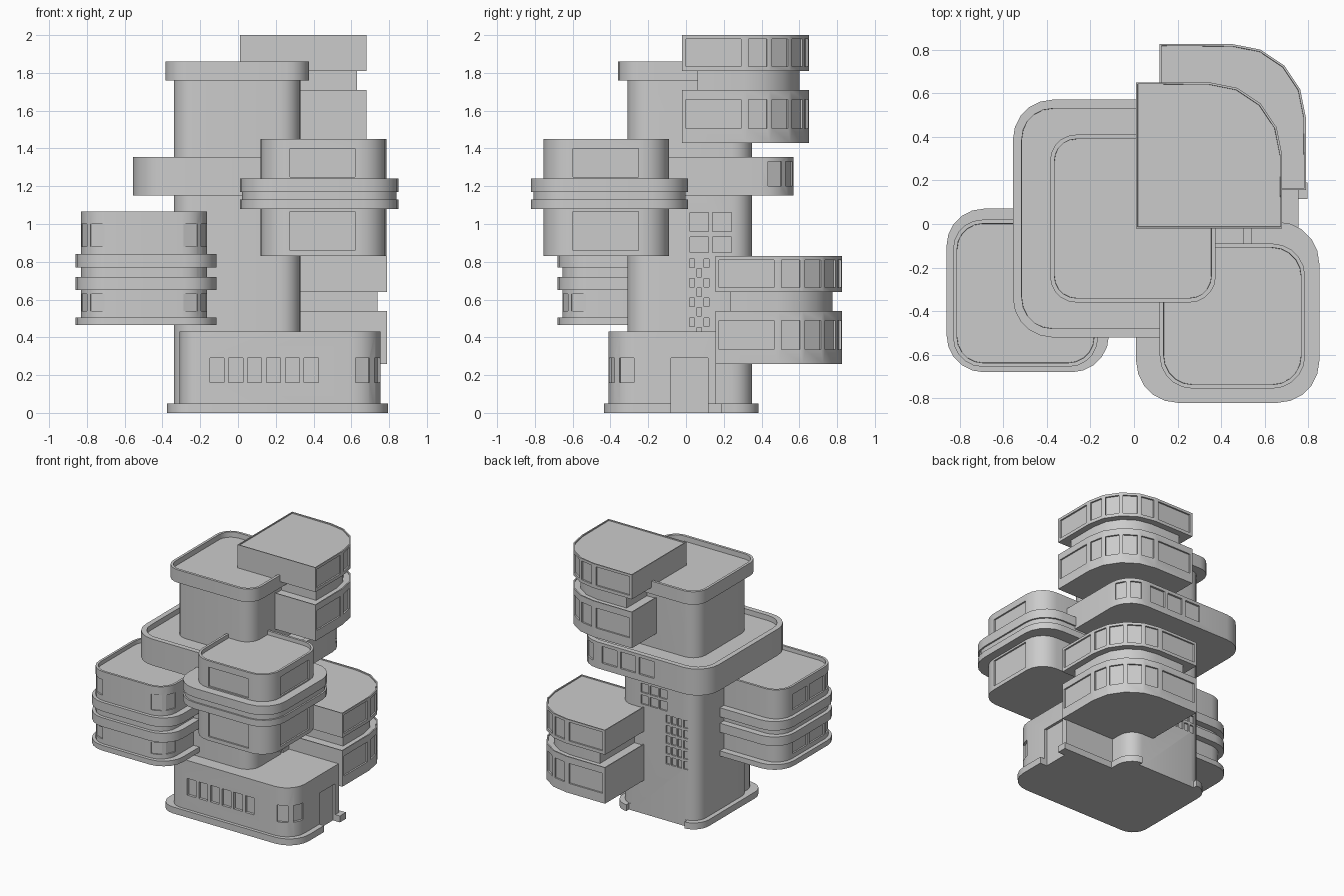
import bpy, bmesh, math
from mathutils import Matrix

if "Cube" in bpy.data.objects:
    bpy.data.objects.remove(bpy.data.objects["Cube"])

plaster = bpy.data.materials.new("grey_plaster")
GREY = (0.6, 0.6, 0.6, 1)
plaster.use_nodes = True
plaster.diffuse_color = GREY
plaster.node_tree.nodes["Principled BSDF"].inputs["Base Color"].default_value = GREY


def outline(x0, x1, y0, y1, r, seg=5):
    """Rounded rectangle; r lists radii of corners ++, -+, --, +-."""
    radii = r if isinstance(r, (list, tuple)) else [r] * 4
    signs = [(1, 1), (-1, 1), (-1, -1), (1, -1)]
    pts = []
    for k, ((sx, sy), rad) in enumerate(zip(signs, radii)):
        cx = x1 - rad if sx > 0 else x0 + rad
        cy = y1 - rad if sy > 0 else y0 + rad
        for i in range(seg + 1 if rad else 1):
            a = math.pi / 2 * (k + i / seg)
            pts.append((cx + rad * math.cos(a), cy + rad * math.sin(a)))
    return pts


def make(name, bm):
    mesh = bpy.data.meshes.new(name)
    bmesh.ops.recalc_face_normals(bm, faces=bm.faces)
    bm.to_mesh(mesh)
    bm.free()
    obj = bpy.data.objects.new(name, mesh)
    bpy.context.collection.objects.link(obj)
    mesh.materials.append(plaster)
    return obj


def activate(obj):
    bpy.ops.object.select_all(action='DESELECT')
    obj.select_set(True)
    bpy.context.view_layer.objects.active = obj


def cut(obj, panes, depth):
    """Recess panes given as (x, y, facing angle, z0, z1, width)."""
    bm = bmesh.new()
    for x, y, angle, z0, z1, width in panes:
        m = (Matrix.Translation((x, y, (z0 + z1) / 2))
             @ Matrix.Rotation(math.radians(angle), 4, 'Z')
             @ Matrix.Diagonal((depth * 2, width, z1 - z0, 1)))
        bmesh.ops.create_cube(bm, size=1, matrix=m)
    cutter = make("pane_cutter", bm)
    cutter.hide_render = True
    mod = obj.modifiers.new("recess", 'BOOLEAN')
    mod.operation, mod.solver, mod.object = 'DIFFERENCE', 'EXACT', cutter
    activate(obj)
    bpy.ops.object.modifier_apply(modifier=mod.name)
    bpy.data.objects.remove(cutter)


def slab(name, pts, z0, z1, rim=0, sink=0, panes=(), depth=0.012):
    """Extruded outline with an optional sunken roof and recessed panes."""
    bm = bmesh.new()
    face = bm.faces.new([bm.verts.new((x, y, z0)) for x, y in pts])
    geom = bmesh.ops.extrude_face_region(bm, geom=[face])["geom"]
    top = [g for g in geom if isinstance(g, bmesh.types.BMFace)]
    bmesh.ops.translate(bm, vec=(0, 0, z1 - z0),
                        verts=[g for g in geom if isinstance(g, bmesh.types.BMVert)])
    bmesh.ops.recalc_face_normals(bm, faces=bm.faces)
    if rim:
        bmesh.ops.inset_region(bm, faces=top, thickness=rim)
        # a second tiny inset forms the steep inner wall of the parapet
        bmesh.ops.inset_region(bm, faces=top, thickness=0.001)
        bmesh.ops.translate(bm, vec=(0, 0, -sink), verts=list(top[0].verts))
    obj = make(name, bm)
    if panes:
        cut(obj, panes, depth)
    activate(obj)
    bpy.ops.object.shade_smooth_by_angle(angle=math.radians(30))
    return obj


def arc_panes(cx, cy, r, angles, z0, z1, width):
    return [(cx + r * math.cos(math.radians(a)), cy + r * math.sin(math.radians(a)),
             a, z0, z1, width) for a in angles]


# Tower with window grids on its right and back walls
tower_panes = []
for z0, z1 in ((0.85, 0.93), (0.96, 1.06)):
    tower_panes += [(0.33, y, 0, z0, z1, 0.1) for y in (0.07, 0.19)]
for col in range(3):
    for row in range(4):
        z = 0.77 - row * 0.104 - (col % 2) * 0.05
        tower_panes.append((0.33, 0.032 + col * 0.038, 0, z, z + 0.045, 0.025))
for row in range(3):
    tower_panes += [(0.11 - c * 0.08, 0.35, 90, 0.85 + row * 0.09, 0.92 + row * 0.09, 0.065)
                    for c in range(3)]
for row in range(5):
    tower_panes += [(-0.09 - c * 0.05, 0.35, 90, 0.44 + row * 0.08, 0.5 + row * 0.08, 0.036)
                    for c in range(4)]
slab("tower", outline(-0.34, 0.33, -0.31, 0.35, 0.11), 0, 1.78, panes=tower_panes)
slab("tower_roof", outline(-0.385, 0.375, -0.36, 0.41, 0.12), 1.76, 1.86, 0.02, 0.04)

# Wide middle storey with windows round the back left corner
storey_panes = [(x, 0.57, 90, 1.2, 1.33, 0.13) for x in (0.26, 0.1, -0.06)]
storey_panes += arc_panes(0.36, 0.39, 0.18, (27, 63), 1.2, 1.33, 0.08)
slab("middle_storey", outline(-0.555, 0.54, -0.52, 0.57, 0.18), 1.15, 1.355, 0.04, 0.04,
     storey_panes, 0.015)

# Podium, plinth and entrance
podium_panes = [(-0.112 + 0.1 * i, -0.41, -90, 0.16, 0.29, 0.075) for i in range(6)]
podium_panes += arc_panes(0.605, -0.26, 0.15, (-22, -68), 0.16, 0.29, 0.08)
podium_panes.append((0.755, 0.018, 0, -0.01, 0.29, 0.195))
slab("podium", outline(-0.31, 0.755, -0.41, 0.16, [0, 0, 0.1, 0.15]), 0, 0.43,
     panes=podium_panes, depth=0.02)
slab("podium_plinth", outline(-0.375, 0.795, -0.435, 0.19, [0, 0, 0.12, 0.17]), 0, 0.05,
     panes=[(0.795, 0.018, 0, -0.01, 0.06, 0.195)], depth=0.06)
slab("tower_plinth", outline(-0.375, 0.365, -0.2, 0.385, [0.13, 0.13, 0, 0]), 0, 0.05,
     panes=[(-0.005, 0.385, 90, -0.01, 0.06, 0.5)], depth=0.036)


# Two-storey pods with one broad round corner and a narrow neck
def pod(name, x0, y0, base):
    x1, y1, r = x0 + 0.67, y0 + 0.67, 0.335
    cx, cy = x1 - r, y1 - r
    ri = r * math.cos(math.pi / 16)

    def panes(z0, z1):
        return ([(x1, y0 + 0.165, 0, z0, z1, 0.29), (x0 + 0.165, y1, 90, z0, z1, 0.29)]
                + arc_panes(cx, cy, ri, [11.25 + 22.5 * i for i in range(4)], z0, z1, 0.1))

    shape = outline(x0, x1, y0, y1, [r, 0, 0, 0], 4)
    slab(name + "_lower_floor", shape, base, base + 0.28, 0.01, 0.008,
         panes(base + 0.075, base + 0.23))
    slab(name + "_neck", outline(x0 + 0.08, x1 - 0.05, y0 + 0.08, y1 - 0.05, [0.29, 0, 0, 0], 4),
         base + 0.26, base + 0.39)
    slab(name + "_upper_floor", shape, base + 0.38, base + 0.57, 0.01, 0.008,
         panes(base + 0.405, base + 0.55))


pod("high_pod", 0.01, -0.02, 1.43)
pod("low_pod", 0.118, 0.155, 0.26)

# Front pod with a triple balcony band
front_panes = []
for z0, z1 in ((0.86, 1.065), (1.25, 1.4)):
    front_panes += [(0.448, -0.755, -90, z0, z1, 0.345), (0.785, -0.425, 0, z0, z1, 0.345)]
slab("front_pod", outline(0.118, 0.785, -0.755, -0.09, 0.15), 0.83, 1.45, 0.018, 0.03, front_panes)
for i, (z0, z1, g) in enumerate(((1.08, 1.13, 0), (1.13, 1.17, 0.012), (1.17, 1.24, 0))):
    slab(f"front_band_{i}", outline(0.01 + g, 0.85 - g, -0.82 + g, 0.01 - g, 0.19 - g), z0, z1)

# Right side pod with three bands
side_panes = []
for z0, z1 in ((0.54, 0.63), (0.88, 1.0)):
    side_panes += [(-0.83, y, 180, z0, z1, 0.18) for y in (-0.42, -0.21)]
    side_panes += arc_panes(-0.695, -0.52, 0.135, (-158, -112), z0, z1, 0.08)
    side_panes += arc_panes(-0.3, -0.52, 0.135, (-68, -22), z0, z1, 0.08)
slab("side_pod", outline(-0.83, -0.165, -0.655, 0.02, 0.135), 0.47, 1.065, 0.018, 0.03, side_panes)
for i, (z0, z1) in enumerate(((0.465, 0.505), (0.65, 0.72), (0.77, 0.84))):
    slab(f"side_band_{i}", outline(-0.86, -0.115, -0.68, 0.07, 0.17), z0, z1)
